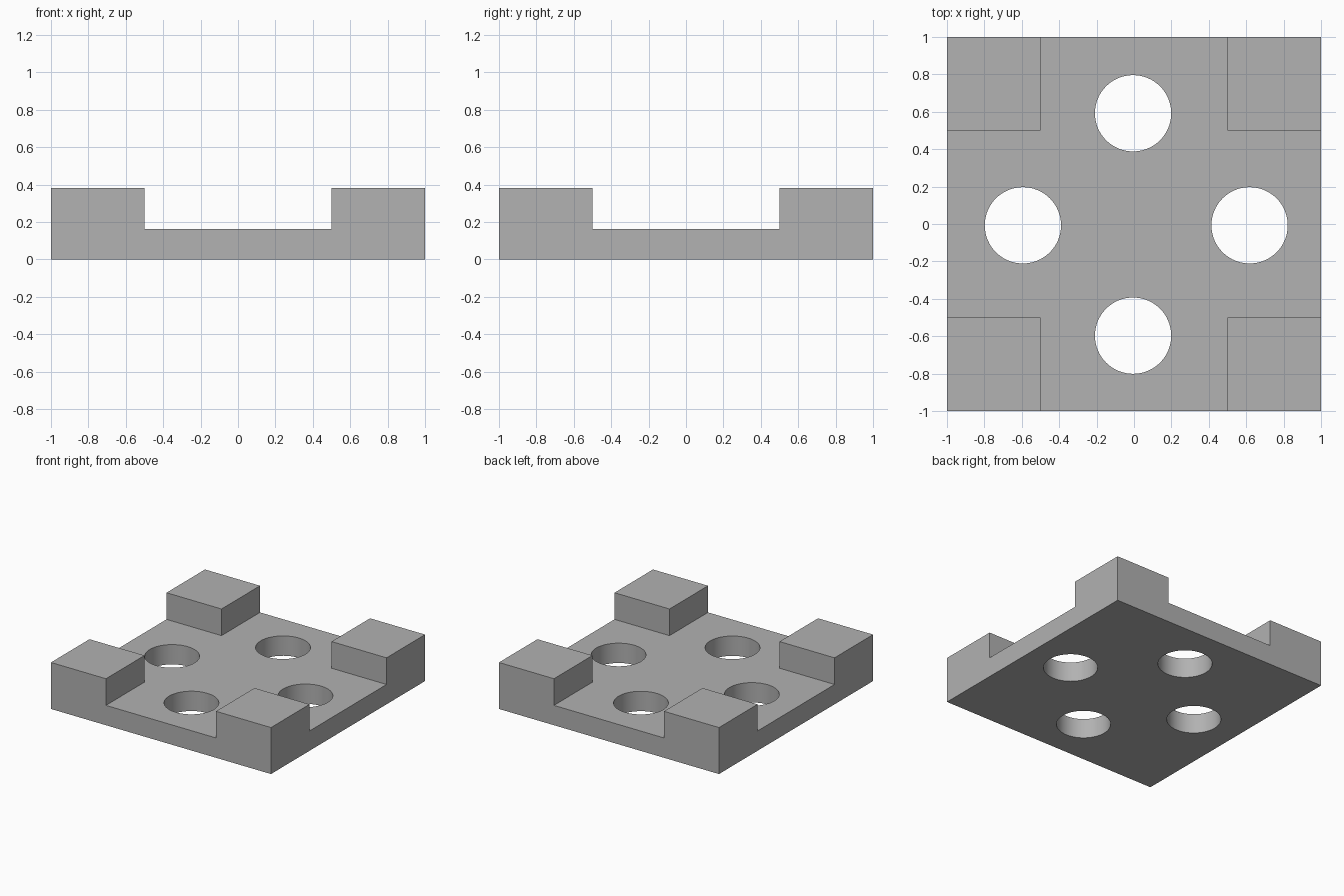
import bpy
import bmesh
from math import radians
from mathutils import Vector

PLATE_TOP = 0.163
BLOCK_TOP = 0.382
HOLE_RADIUS = 0.204
HOLE_CENTRES = [(-0.005, 0.592), (-0.005, -0.597), (-0.594, -0.007), (0.618, -0.007)]

cube = bpy.data.objects.get("Cube")
if cube:
    bpy.data.objects.remove(cube, do_unlink=True)

# Single grey material
grey = bpy.data.materials.new("plain_grey")
grey.use_nodes = True
colour = (0.445, 0.445, 0.445, 1)
grey.diffuse_color = colour
grey.node_tree.nodes["Principled BSDF"].inputs["Base Color"].default_value = colour


def add_object(name, bm):
    bmesh.ops.recalc_face_normals(bm, faces=bm.faces)
    mesh = bpy.data.meshes.new(name)
    bm.to_mesh(mesh)
    bm.free()
    mesh.materials.append(grey)
    obj = bpy.data.objects.new(name, mesh)
    bpy.context.collection.objects.link(obj)
    return obj


def raise_faces(bm, faces, height):
    """Extrude faces straight up and return the new top faces."""
    geom = bmesh.ops.extrude_face_region(bm, geom=faces, use_keep_orig=False)["geom"]
    verts = [g for g in geom if isinstance(g, bmesh.types.BMVert)]
    bmesh.ops.translate(bm, verts=verts, vec=Vector((0, 0, height)))
    return [g for g in geom if isinstance(g, bmesh.types.BMFace)]


# Square plate with four raised corner blocks
bm = bmesh.new()
bmesh.ops.create_grid(bm, x_segments=4, y_segments=4, size=1)
bottom = bm.faces[:]
geom = bmesh.ops.extrude_face_region(bm, geom=bottom, use_keep_orig=True)["geom"]
bmesh.ops.translate(bm, verts=[g for g in geom if isinstance(g, bmesh.types.BMVert)],
                    vec=Vector((0, 0, PLATE_TOP)))
corners = []
for f in geom:
    if isinstance(f, bmesh.types.BMFace):
        c = f.calc_center_median()
        if abs(c.x) > 0.5 and abs(c.y) > 0.5:
            corners.append(f)
raise_faces(bm, corners, BLOCK_TOP - PLATE_TOP)
bmesh.ops.recalc_face_normals(bm, faces=bm.faces)
bmesh.ops.dissolve_limit(bm, angle_limit=radians(1), verts=bm.verts, edges=bm.edges)
base = add_object("base_plate", bm)

# Round cutters for the four through holes
bm = bmesh.new()
for x, y in HOLE_CENTRES:
    new = bmesh.ops.create_cone(bm, cap_ends=True, segments=64, depth=1,
                                radius1=HOLE_RADIUS, radius2=HOLE_RADIUS)
    bmesh.ops.translate(bm, verts=new["verts"], vec=Vector((x, y, 0)))
cutter = add_object("hole_cutter", bm)
cutter.hide_render = True
cutter.hide_viewport = True
cutter.display_type = 'WIRE'

holes = base.modifiers.new("through_holes", 'BOOLEAN')
holes.operation = 'DIFFERENCE'
holes.solver = 'EXACT'
holes.object = cutter

# Apply the cut, then smooth only the hole walls
bpy.context.view_layer.update()
depsgraph = bpy.context.evaluated_depsgraph_get()
cut_mesh = bpy.data.meshes.new_from_object(base.evaluated_get(depsgraph))
base.modifiers.clear()
base.data = cut_mesh
bpy.data.objects.remove(cutter, do_unlink=True)
bpy.ops.object.select_all(action='DESELECT')
base.select_set(True)
bpy.context.view_layer.objects.active = base
bpy.ops.object.shade_smooth_by_angle(angle=radians(30))
